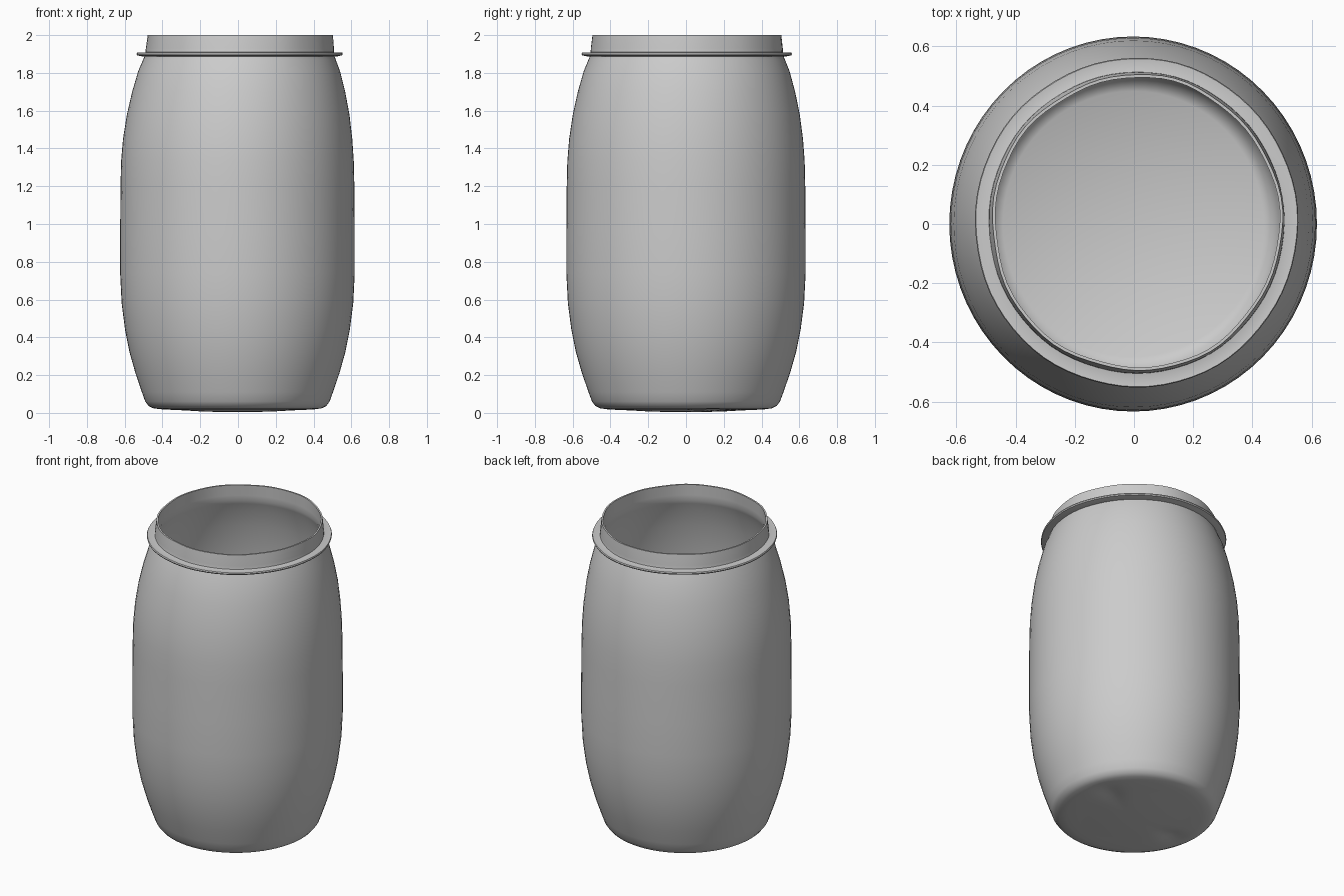
import bpy, bmesh, math

if "Cube" in bpy.data.objects:
    bpy.data.objects.remove(bpy.data.objects["Cube"])

SEG = 72


def lathe(name, profile, shape=None):
    """Revolve (radius, z) points about z; radius 0 closes with a pole."""
    bm = bmesh.new()
    rings = []
    for r, z in profile:
        if r == 0:
            rings.append([bm.verts.new((0, 0, z))] * SEG)
        else:
            rings.append([bm.verts.new((r * math.cos(2 * math.pi * i / SEG),
                                        r * math.sin(2 * math.pi * i / SEG), z))
                          for i in range(SEG)])
    for a, b in zip(rings, rings[1:]):
        for i in range(SEG):
            j = (i + 1) % SEG
            bm.faces.new(list(dict.fromkeys((a[i], a[j], b[j], b[i]))))
    for v in bm.verts:
        v.co = shape(v.co.copy())
    bmesh.ops.recalc_face_normals(bm, faces=bm.faces[:])
    mesh = bpy.data.meshes.new(name)
    bm.to_mesh(mesh)
    bm.free()
    obj = bpy.data.objects.new(name, mesh)
    bpy.context.collection.objects.link(obj)
    bpy.ops.object.select_all(action='DESELECT')
    obj.select_set(True)
    bpy.context.view_layer.objects.active = obj
    bpy.ops.object.shade_smooth_by_angle(angle=math.radians(40))
    return obj


def worn(co):
    """Slightly oval, leaning mouth, rippled neck and dented underside."""
    a = math.atan2(co.y, co.x)
    top = max(0, (co.z - 1.4) / 0.6)
    neck = max(0, (co.z - 1.84) / 0.16)
    ripple = 1 + 0.006 * neck * (math.sin(5 * a + 1) + 0.6 * math.sin(11 * a))
    x, y, z = co.x * ripple, co.y * ripple * 1.02, co.z
    if z < 0.03:
        for dx, dy in ((0.28, 0.11), (-0.33, -0.05)):
            d2 = (x - dx) ** 2 + (y - dy) ** 2
            z += 0.02 * math.exp(-d2 / 0.004)
    return (x + 0.013 * top - 0.003, y + 0.005 * top, z)


# Outer shell: underside, bulging wall, neck
outer = [(0, 0.004), (0.1, 0.005), (0.2, 0.008), (0.27, 0.012), (0.33, 0.015),
         (0.4, 0.018), (0.445, 0.024), (0.47, 0.036), (0.488, 0.06),
         (0.506, 0.11), (0.54, 0.21), (0.571, 0.32), (0.595, 0.44),
         (0.613, 0.58), (0.621, 0.74), (0.621, 0.95), (0.619, 1.2),
         (0.616, 1.33), (0.607, 1.45), (0.589, 1.58), (0.564, 1.7),
         (0.534, 1.81), (0.51, 1.87), (0.5, 1.895), (0.498, 1.93), (0.49, 2.0)]
# Inner wall follows the shell down to a flat floor
inner = [(r - 0.014, z) for r, z in reversed(outer[8:-1])]
barrel = outer + [(0.48, 2.0)] + inner + [(0.44, 0.04), (0, 0.035)]
lathe("barrel_body", barrel, worn)

# Thin flange around the neck
flange = [(0.497, 1.885), (0.515, 1.887), (0.543, 1.893), (0.546, 1.9),
          (0.543, 1.907), (0.52, 1.905), (0.496, 1.91)]
lathe("neck_flange", flange, worn)
